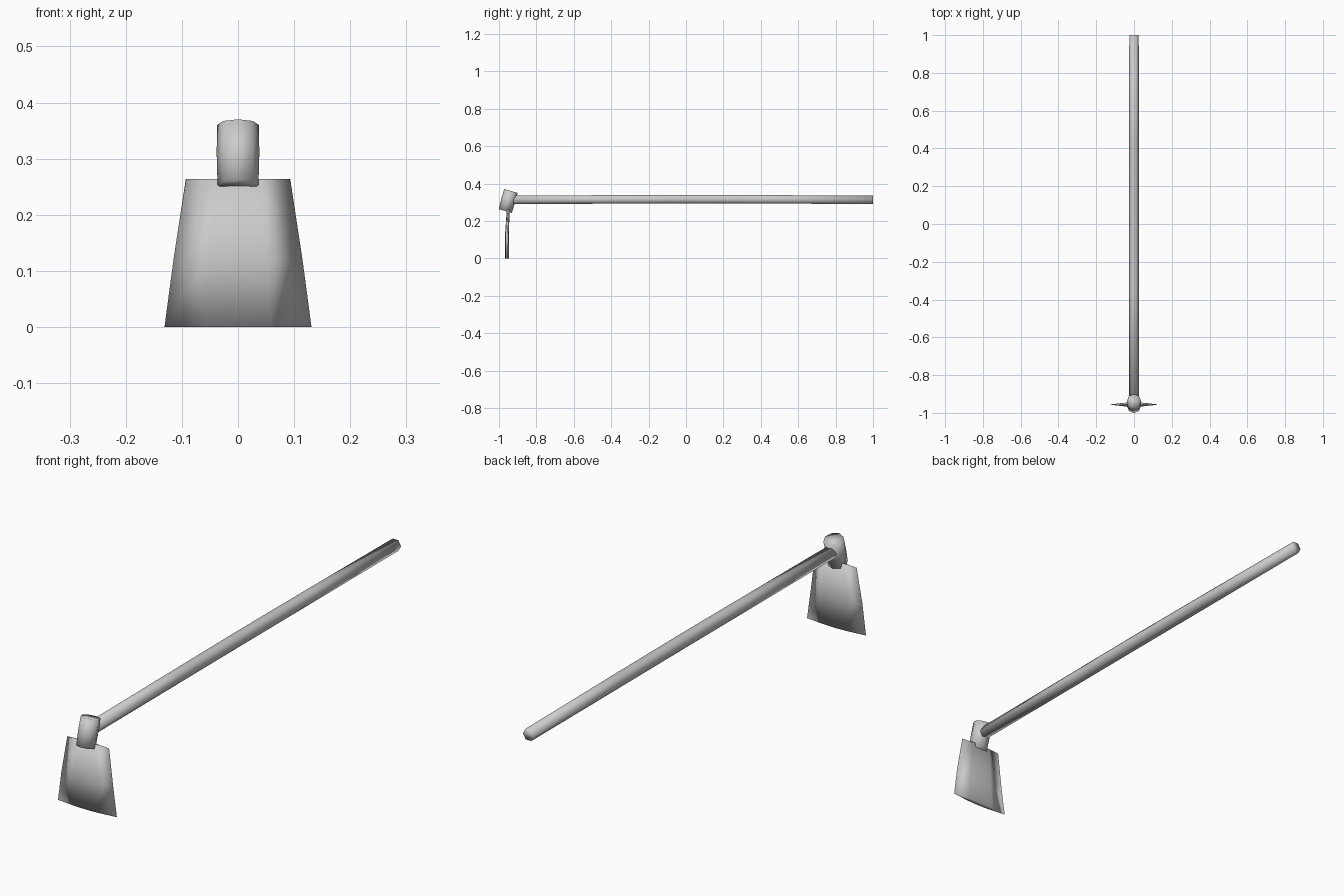
import bpy, bmesh, math
from mathutils import Vector

if "Cube" in bpy.data.objects:
    bpy.data.objects.remove(bpy.data.objects["Cube"])


def finish(name, rings):
    """Bridge closed rings of points, cap both ends, shade everything smooth."""
    bm = bmesh.new()
    loops = [[bm.verts.new(p) for p in ring] for ring in rings]
    for a, b in zip(loops, loops[1:]):
        for i in range(len(a)):
            j = (i + 1) % len(a)
            bm.faces.new((a[i], a[j], b[j], b[i]))
    bm.faces.new(loops[0])
    bm.faces.new(loops[-1])
    bmesh.ops.recalc_face_normals(bm, faces=bm.faces[:])
    for f in bm.faces:
        f.smooth = True
    mesh = bpy.data.meshes.new(name)
    bm.to_mesh(mesh)
    bm.free()
    ob = bpy.data.objects.new(name, mesh)
    bpy.context.collection.objects.link(ob)
    return ob


def tube(name, stations, sides):
    """Stations are (y, z, radius); rings lie across the line in the yz plane."""
    first, last = Vector((0, *stations[0][:2])), Vector((0, *stations[-1][:2]))
    axis = (last - first).normalized()
    side = Vector((1, 0, 0))
    up = axis.cross(side)
    rings = []
    for y, z, r in stations:
        ring = []
        for i in range(sides):
            a = 2 * math.pi * i / sides
            ring.append(Vector((0, y, z)) + r * (math.cos(a) * side + math.sin(a) * up))
        rings.append(ring)
    return finish(name, rings)


# Long six-sided wooden handle, ending inside the collar
tube("handle", [(-0.95, 0.313, 0.0255), (-0.35, 0.315, 0.0265), (0.0, 0.316, 0.027),
                (0.45, 0.315, 0.0265), (1.0, 0.313, 0.025)], 6)

# Tilted collar that joins handle and blade
tube("collar", [(-0.966, 0.253, 0.0365), (-0.951, 0.308, 0.038), (-0.936, 0.360, 0.0375)], 8)

# Flared blade: lens-shaped section, knife-thin at both side edges
rows = [(0.0, 0.131, -0.956, 0.011), (0.12, 0.115, -0.957, 0.011), (0.264, 0.093, -0.951, 0.007)]
rings = []
for z, half, y, thick in rows:
    bulge = [(c * half, thick * (1 - abs(c) ** 1.7)) for c in (-0.45, 0, 0.45)]
    rings.append([(-half, y, z)] + [(x, y - t, z) for x, t in bulge]
                 + [(half, y, z)] + [(x, y + t, z) for x, t in reversed(bulge)])
finish("blade", rings)
